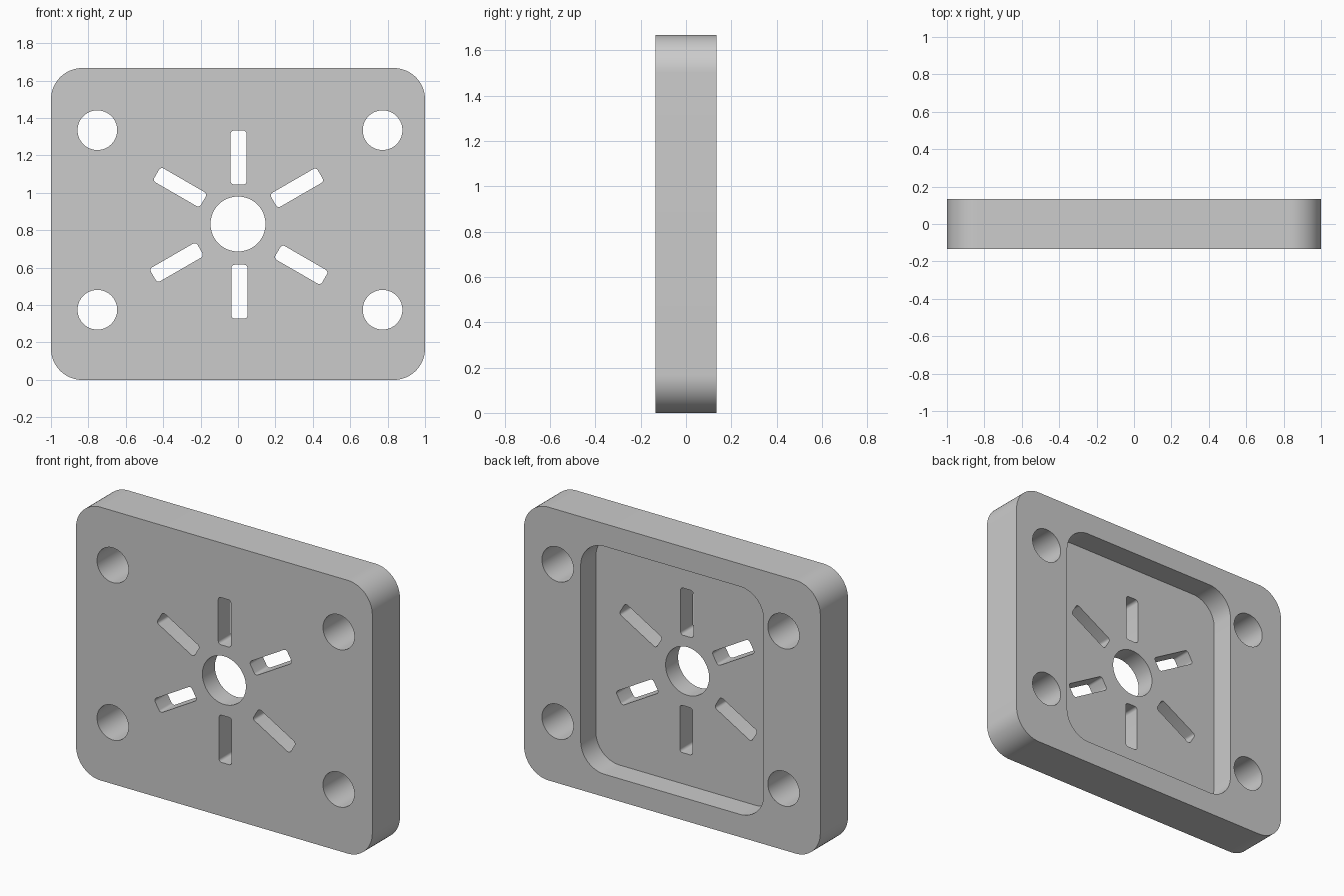
import bpy, bmesh
from math import cos, sin, pi, radians
from mathutils import Matrix, Vector

cube = bpy.data.objects.get("Cube")
if cube:
    bpy.data.objects.remove(cube)

# Plate dimensions
WIDTH, HEIGHT, HALF_DEPTH = 2.0, 1.667, 0.1335
MID = HEIGHT / 2
POCKET_FLOOR = -0.013

metal = bpy.data.materials.new("grey metal")
metal.use_nodes = True
colour = (0.6, 0.6, 0.6, 1)
metal.diffuse_color = colour
metal.node_tree.nodes["Principled BSDF"].inputs["Base Color"].default_value = colour


def rounded_rect(w, h, r, steps):
    """Outline of a rectangle with rounded corners, centred on the origin."""
    pts = []
    for i, (sx, sz) in enumerate([(1, 1), (-1, 1), (-1, -1), (1, -1)]):
        for k in range(steps + 1):
            a = (i + k / steps) * pi / 2
            pts.append((sx * (w / 2 - r) + r * cos(a), sz * (h / 2 - r) + r * sin(a)))
    return pts


def circle(r, steps=64):
    return [(r * cos(2 * pi * k / steps), r * sin(2 * pi * k / steps)) for k in range(steps)]


def add_prism(bm, outline, x, z, y0, y1, angle=0):
    """Extrude an outline along y, turned and placed in the xz plane."""
    turn = Matrix.Rotation(radians(angle), 2)
    ends = [Vector((x, z)) + turn @ Vector(p) for p in outline]
    face = bm.faces.new([bm.verts.new((p.x, y0, p.y)) for p in ends])
    side = bmesh.ops.extrude_face_region(bm, geom=[face])
    verts = [v for v in side["geom"] if isinstance(v, bmesh.types.BMVert)]
    bmesh.ops.translate(bm, verts=verts, vec=(0, y1 - y0, 0))


def make_object(name, bm):
    bmesh.ops.recalc_face_normals(bm, faces=bm.faces)
    mesh = bpy.data.meshes.new(name)
    bm.to_mesh(mesh)
    bm.free()
    mesh.materials.append(metal)
    obj = bpy.data.objects.new(name, mesh)
    bpy.context.collection.objects.link(obj)
    return obj


# Rounded plate
bm = bmesh.new()
add_prism(bm, rounded_rect(WIDTH, HEIGHT, 0.167, 16), 0, MID, -HALF_DEPTH, HALF_DEPTH)
plate = make_object("plate", bm)

# Rear pocket
bm = bmesh.new()
add_prism(bm, rounded_rect(1.235, 1.39, 0.16, 16), 0, MID, POCKET_FLOOR, 0.3)
pocket = make_object("pocket_cutter", bm)

# Through holes: centre bore, four bolt holes, six radial slots
bm = bmesh.new()
add_prism(bm, circle(0.147), 0, MID, -0.4, 0.4)
for x in (-0.752, 0.773):
    for z in (0.375, 1.335):
        add_prism(bm, circle(0.106), x, z, -0.4, 0.4)
slots = [(0.003, 1.189, 90), (0.008, 0.472, 90), (0.315, 1.027, 30),
         (-0.31, 1.03, -30), (-0.328, 0.628, 30), (0.338, 0.615, -30)]
for x, z, angle in slots:
    add_prism(bm, rounded_rect(0.288, 0.086, 0.018, 5), x, z, -0.4, 0.4, angle)
holes = make_object("hole_cutter", bm)

# Cut the plate, then discard the cutters
bpy.context.view_layer.objects.active = plate
for cutter in (pocket, holes):
    cut = plate.modifiers.new(cutter.name, "BOOLEAN")
    cut.operation, cut.solver, cut.object = "DIFFERENCE", "EXACT", cutter
    cutter.hide_render = True
    bpy.ops.object.modifier_apply(modifier=cut.name)
    bpy.data.objects.remove(cutter)

# Smooth curved walls, keep the rims sharp
bpy.ops.object.select_all(action="DESELECT")
plate.select_set(True)
bpy.ops.object.shade_smooth_by_angle(angle=radians(30))
